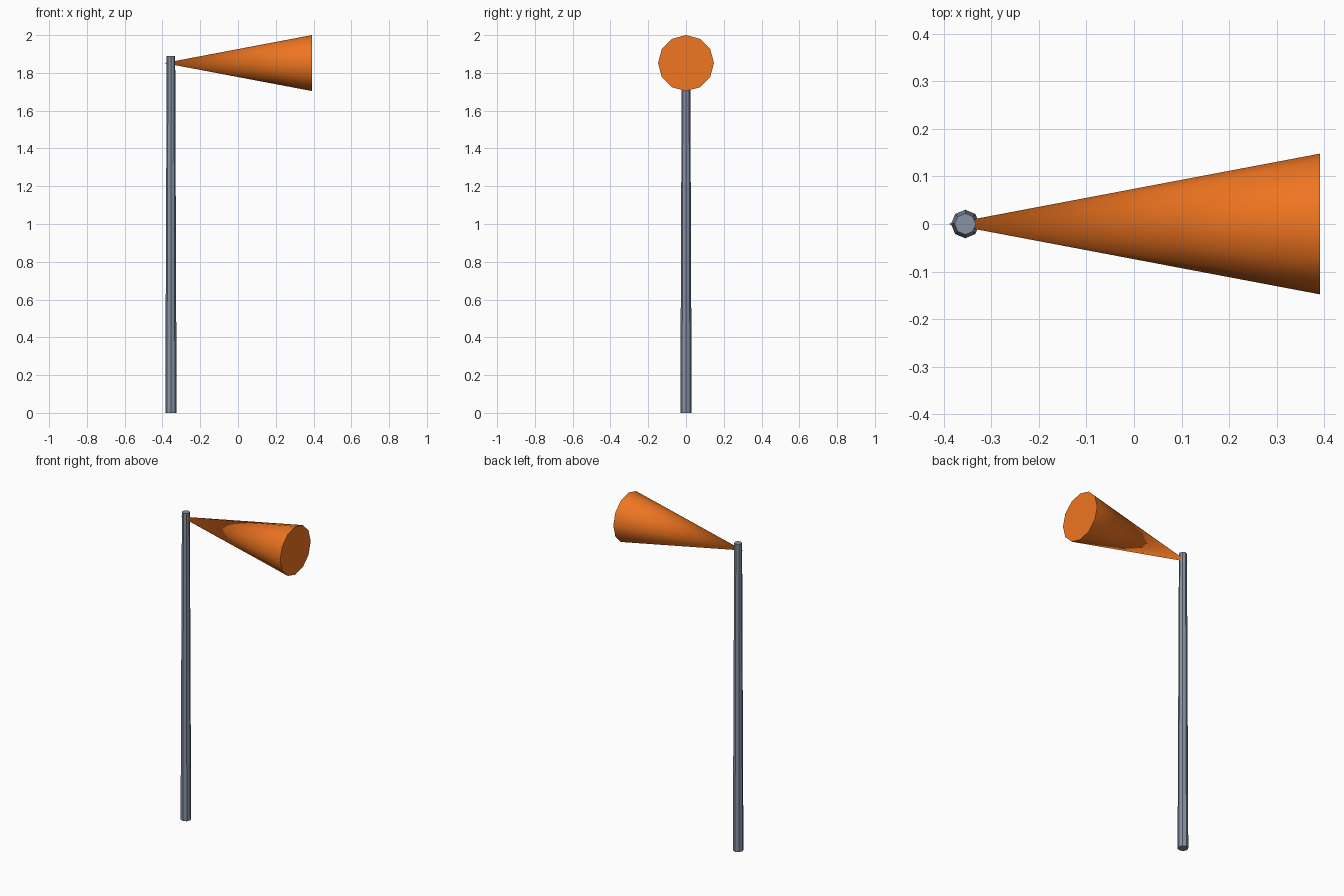
import bpy
import math

if "Cube" in bpy.data.objects:
    bpy.data.objects.remove(bpy.data.objects["Cube"])


def material(name, color):
    mat = bpy.data.materials.new(name)
    mat.diffuse_color = color
    mat.use_nodes = True
    mat.node_tree.nodes["Principled BSDF"].inputs["Base Color"].default_value = mat.diffuse_color
    return mat


def cone(name, sides, r1, r2, depth, location, rotation, mat):
    bpy.ops.mesh.primitive_cone_add(vertices=sides, radius1=r1, radius2=r2,
                                    depth=depth, location=location, rotation=rotation)
    obj = bpy.context.object
    obj.name = name
    obj.data.materials.append(mat)
    bpy.ops.object.shade_smooth_by_angle(angle=math.radians(32))
    return obj


steel = material("blue_grey_metal", (0.24, 0.29, 0.37, 1))
orange = material("orange_fabric", (0.87, 0.18, 0.015, 1))

# Slightly tapered octagonal pole
POLE_H = 1.89
cone("pole", 8, 0.03, 0.0225, POLE_H, (-0.355, 0, POLE_H / 2), (0, 0, 0), steel)

# Wind cone: tip pierces the pole, closed wide end faces +x
cone("wind_cone", 12, 0.148, 0, 0.782, (0, 0, 1.852), (0, -math.pi / 2, 0), orange)
